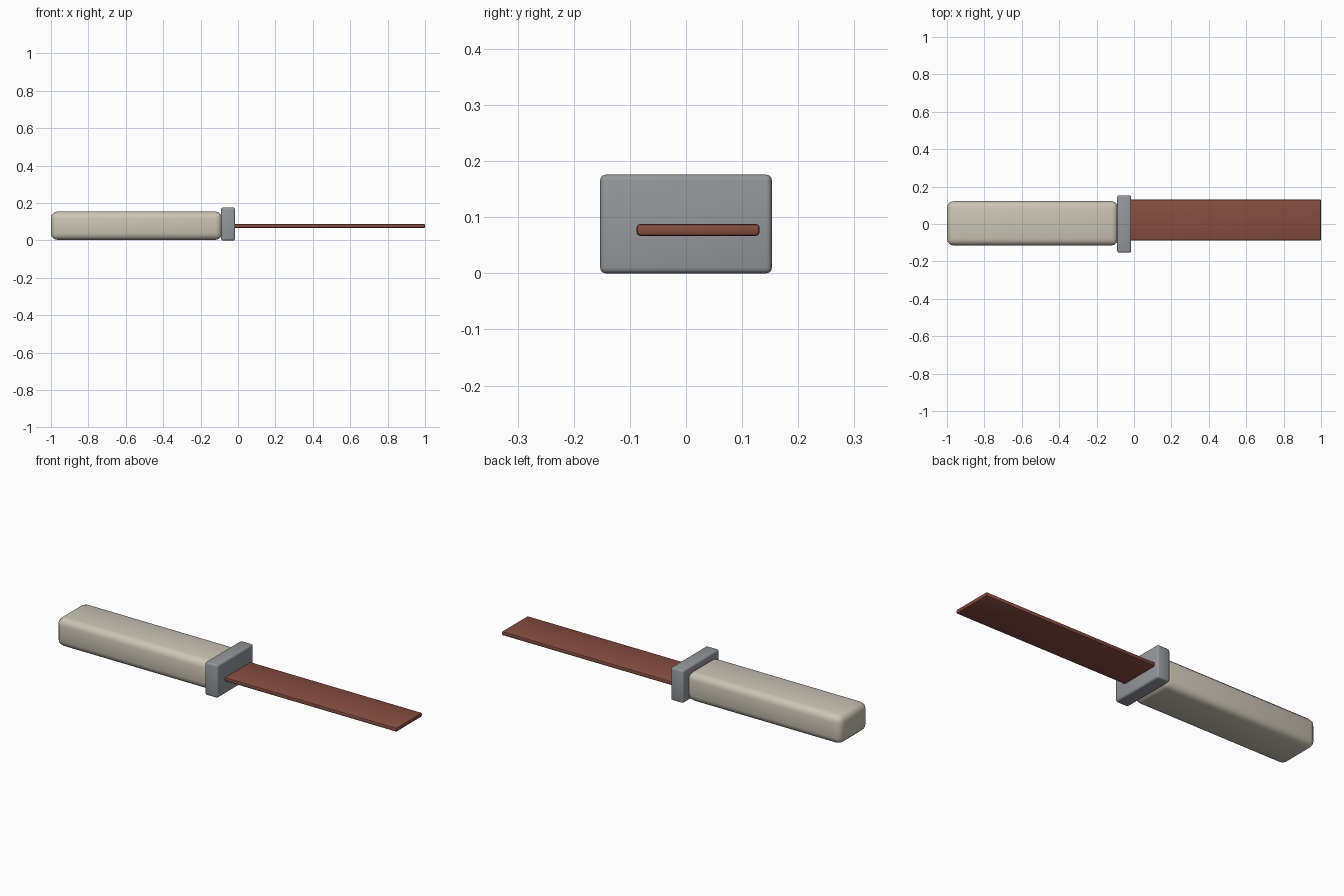
import bpy, math
from mathutils import Vector

cube = bpy.data.objects.get("Cube")
if cube:
    bpy.data.objects.remove(cube, do_unlink=True)


def material(name, colour):
    m = bpy.data.materials.new(name)
    m.use_nodes = True
    m.diffuse_color = (*colour, 1)
    m.node_tree.nodes["Principled BSDF"].inputs["Base Color"].default_value = (*colour, 1)
    return m


def rounded_box(name, low, high, radius, segments, mat):
    """Bevelled box spanning two opposite corners."""
    low, high = Vector(low), Vector(high)
    bpy.ops.mesh.primitive_cube_add(size=1, location=(low + high) / 2)
    ob = bpy.context.object
    ob.name = name
    ob.scale = high - low
    bpy.ops.object.transform_apply(location=False, rotation=False, scale=True)
    ob.data.materials.append(mat)
    bevel = ob.modifiers.new("Rounded edges", "BEVEL")
    bevel.width = radius
    bevel.segments = segments
    bpy.ops.object.modifier_apply(modifier=bevel.name)
    bpy.ops.object.shade_smooth_by_angle(angle=math.radians(40))
    return ob


cream = material("cream", (0.60, 0.56, 0.47))
grey = material("steel grey", (0.30, 0.31, 0.33))
rust = material("rust red", (0.24, 0.075, 0.055))

# Grip, guard and slightly off-centre blade
rounded_box("handle", (-1, -0.115, 0.003), (-0.085, 0.122, 0.155), 0.035, 3, cream)
rounded_box("guard", (-0.09, -0.153, 0), (-0.015, 0.153, 0.176), 0.01, 3, grey)
rounded_box("blade", (-0.03, -0.088, 0.067), (1, 0.131, 0.088), 0.006, 2, rust)
